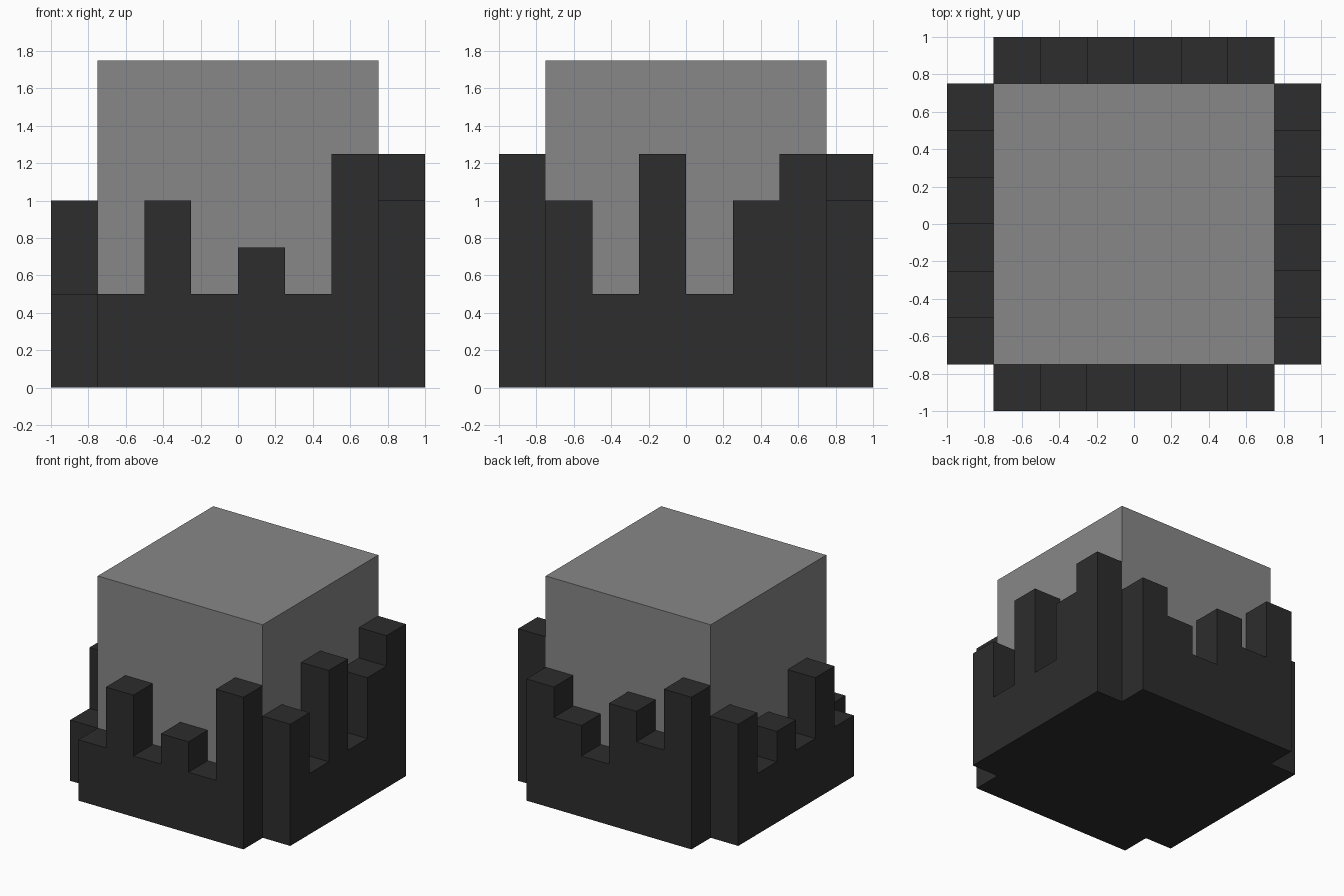
import bpy
import bmesh
import math
from mathutils import Matrix

default_cube = bpy.data.objects.get("Cube")
if default_cube:
    bpy.data.objects.remove(default_cube, do_unlink=True)

CORE = 0.75    # half width of the block
STEP = 0.25    # width of a column and thickness of a skirt
HEIGHT = 1.75


def make_material(name, value):
    mat = bpy.data.materials.new(name)
    mat.use_nodes = True
    colour = (value, value, value, 1)
    mat.diffuse_color = colour
    mat.node_tree.nodes["Principled BSDF"].inputs["Base Color"].default_value = colour
    return mat


def add_object(name, bm, materials):
    bmesh.ops.recalc_face_normals(bm, faces=bm.faces)
    mesh = bpy.data.meshes.new(name)
    bm.to_mesh(mesh)
    bm.free()
    for mat in materials:
        mesh.materials.append(mat)
    obj = bpy.data.objects.new(name, mesh)
    bpy.context.collection.objects.link(obj)
    return obj


grey = make_material("mid grey", 0.242)
charcoal = make_material("charcoal", 0.026)

# Central block with a charcoal underside
bm = bmesh.new()
bmesh.ops.create_cube(bm, size=1)
bmesh.ops.scale(bm, verts=bm.verts, vec=(2 * CORE, 2 * CORE, HEIGHT))
bmesh.ops.translate(bm, verts=bm.verts, vec=(0, 0, HEIGHT / 2))
for face in bm.faces:
    face.material_index = int(face.calc_center_median().z < 0.01)
add_object("central_block", bm, [grey, charcoal])


# Stepped skirt: a skyline profile extruded outward, then turned to its side
def add_skirt(name, heights, angle):
    profile = [(-CORE, 0)]
    for i, h in enumerate(heights):
        x = -CORE + i * STEP
        profile += [(x, h), (x + STEP, h)]
    profile.append((CORE, 0))
    bm = bmesh.new()
    face = bm.faces.new([bm.verts.new((x, -CORE, z)) for x, z in profile])
    outer = bmesh.ops.extrude_face_region(bm, geom=[face], use_keep_orig=True)
    moved = [v for v in outer["geom"] if isinstance(v, bmesh.types.BMVert)]
    bmesh.ops.translate(bm, verts=moved, vec=(0, -STEP, 0))
    bm.transform(Matrix.Rotation(math.radians(angle), 4, "Z"))
    add_object(name, bm, [charcoal])


# Column heights run left to right as seen facing each side
add_skirt("front_skirt", (0.5, 1, 0.5, 0.75, 0.5, 1.25), 0)
add_skirt("left_skirt", (1, 0.5, 1.25, 0.5, 1, 1.25), 90)
add_skirt("back_skirt", (1, 0.75, 0.5, 1, 0.75, 1.25), 180)
add_skirt("right_skirt", (1, 0.5, 0.75, 0.5, 1, 0.5), 270)
